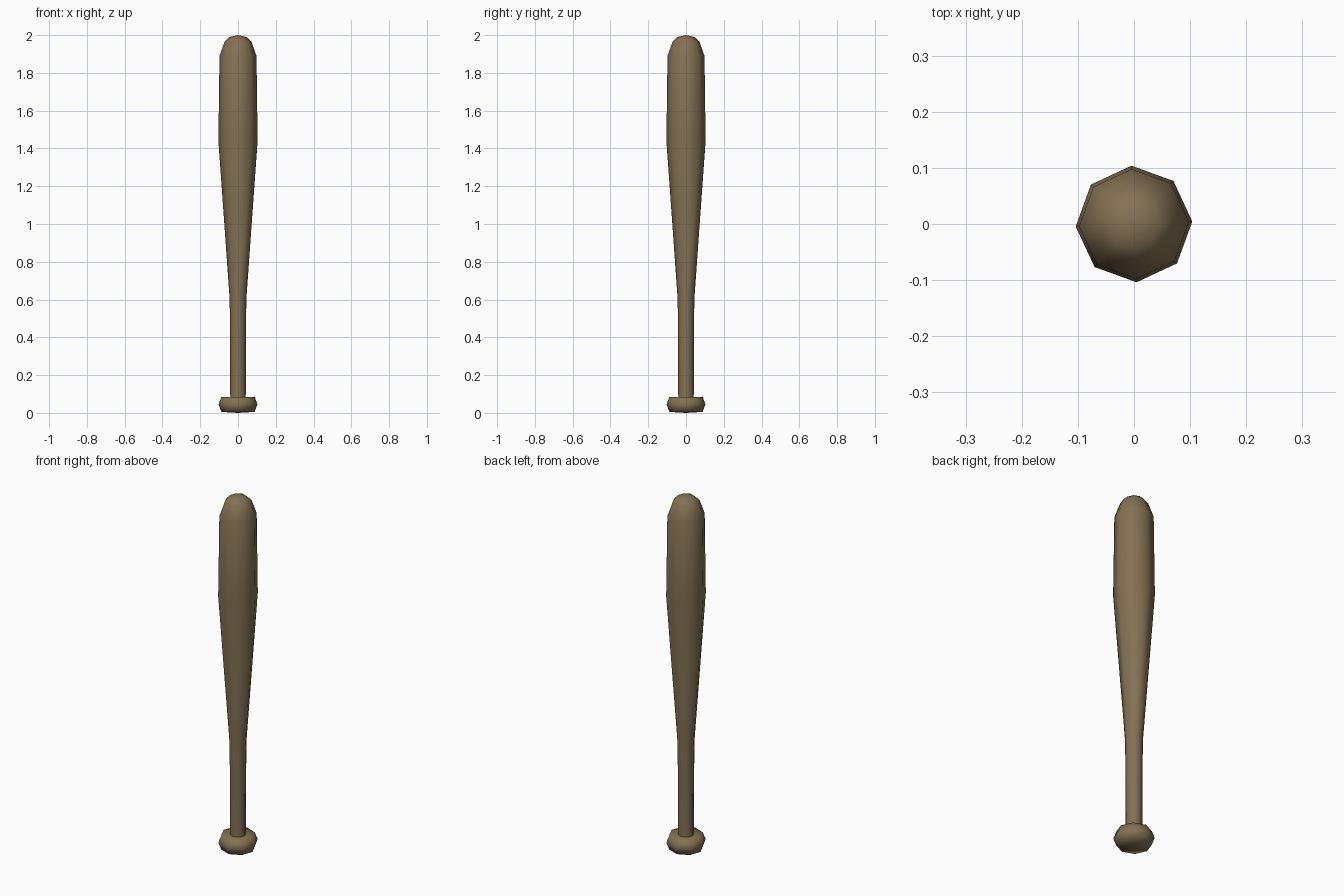
import bpy, bmesh, math

cube = bpy.data.objects.get("Cube")
if cube:
    bpy.data.objects.remove(cube, do_unlink=True)

SIDES = 8
TWIST = math.radians(2.5)

wood = bpy.data.materials.new("brown wood")
wood.use_nodes = True
COLOR = (0.23, 0.165, 0.088, 1)
wood.diffuse_color = COLOR
wood.node_tree.nodes["Principled BSDF"].inputs["Base Color"].default_value = COLOR


def lathe(name, profile):
    """Turn (radius, height) points around z; zero radius closes to a point."""
    bm = bmesh.new()
    rings = []
    for r, z in profile:
        count = SIDES if r > 0 else 1
        rings.append([bm.verts.new((r * math.cos(TWIST + math.tau * i / SIDES),
                                    r * math.sin(TWIST + math.tau * i / SIDES), z))
                      for i in range(count)])
    for low, high in zip(rings, rings[1:]):
        for i in range(SIDES):
            j = (i + 1) % SIDES
            corners = [low[i % len(low)], low[j % len(low)],
                       high[j % len(high)], high[i % len(high)]]
            bm.faces.new(list(dict.fromkeys(corners)))
    bmesh.ops.recalc_face_normals(bm, faces=bm.faces[:])
    mesh = bpy.data.meshes.new(name)
    bm.to_mesh(mesh)
    bm.free()
    mesh.materials.append(wood)
    obj = bpy.data.objects.new(name, mesh)
    bpy.context.collection.objects.link(obj)
    bpy.ops.object.select_all(action='DESELECT')
    obj.select_set(True)
    bpy.context.view_layer.objects.active = obj
    bpy.ops.object.shade_smooth_by_angle(angle=math.radians(80))
    return obj


# One turned piece: knob, handle, tapered barrel and rounded tip
lathe("bat", [
    (0, 0), (0.088, 0.005), (0.103, 0.045), (0.088, 0.085),   # knob
    (0.041, 0.085), (0.044, 0.6),                             # handle
    (0.104, 1.44), (0.098, 1.89),                             # barrel
    (0.071, 1.965), (0.045, 1.99), (0, 2),                    # tip
])
